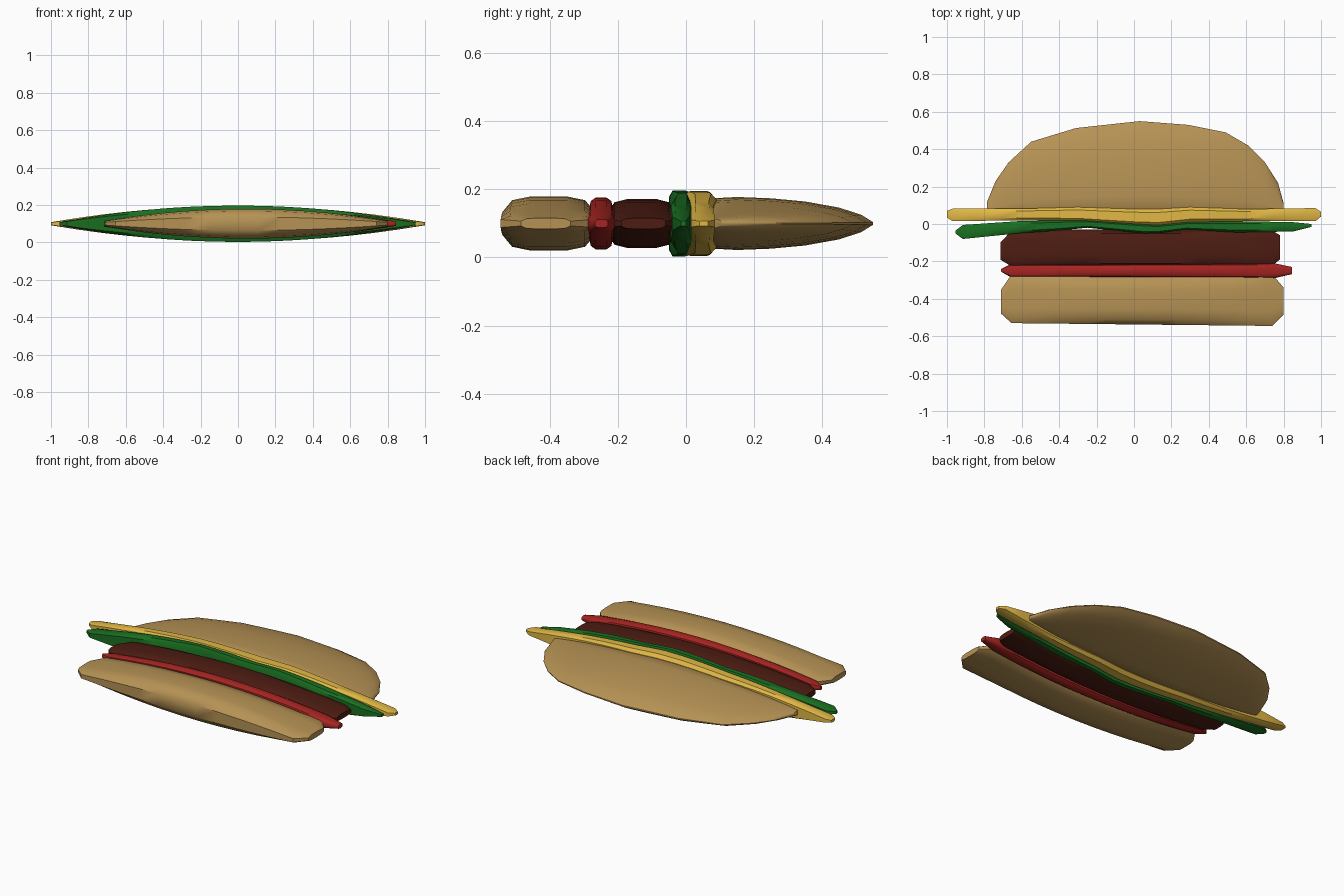
import bpy, math

if "Cube" in bpy.data.objects:
    bpy.data.objects.remove(bpy.data.objects["Cube"])

MID_Z = 0.1

# Half cross-sections: (position across the part, share of the full thickness)
ROUNDED = [(0, .45), (.1, .86), (.3, 1), (.7, 1), (.9, .86), (1, .45)]
DOME = [(0, .7), (.06, .95), (.2, 1), (.4, .95), (.6, .83), (.8, .6), (.93, .33), (1, .05)]
SHEET = [(0, .8), (.2, 1), (.8, 1), (1, .8)]


def material(name, rgb):
    m = bpy.data.materials.new(name)
    m.diffuse_color = (*rgb, 1)
    m.use_nodes = True
    m.node_tree.nodes["Principled BSDF"].inputs["Base Color"].default_value = m.diffuse_color
    return m


def resample(stations, step=0.13):
    out = []
    for a, b in zip(stations, stations[1:]):
        n = max(1, math.ceil((b[0] - a[0]) / step))
        out += [tuple(p + (q - p) * i / n for p, q in zip(a, b)) for i in range(n)]
    return out + [stations[-1]]


def layer(name, mat, stations, half, section, tip=0.008):
    """Loft a lens-thick layer along x from (x, y_low, y_high) stations."""
    rows = resample(stations)
    x0, x1 = rows[0][0], rows[-1][0]
    ring = [(u, w) for u, w in section] + [(u, -w) for u, w in reversed(section)]
    n = len(ring)
    verts, faces = [], []
    for x, lo, hi in rows:
        t = (2 * x - x0 - x1) / (x1 - x0)
        h = tip + (half - tip) * (1 - t * t)
        verts += [(x, lo + (hi - lo) * u, MID_Z + h * w) for u, w in ring]
    for r in range(len(rows) - 1):
        for k in range(n):
            a, b = r * n + k, r * n + (k + 1) % n
            faces.append((a, b, b + n, a + n))
    last = (len(rows) - 1) * n
    faces += [tuple(reversed(range(n))), tuple(range(last, last + n))]
    me = bpy.data.meshes.new(name)
    me.from_pydata(verts, [], faces)
    me.materials.append(mat)
    ob = bpy.data.objects.new(name, me)
    bpy.context.collection.objects.link(ob)
    bpy.ops.object.select_all(action='DESELECT')
    ob.select_set(True)
    bpy.context.view_layer.objects.active = ob
    bpy.ops.object.mode_set(mode='EDIT')
    bpy.ops.mesh.select_all(action='SELECT')
    bpy.ops.mesh.normals_make_consistent(inside=False)
    bpy.ops.object.mode_set(mode='OBJECT')
    bpy.ops.object.shade_smooth_by_angle(angle=math.radians(40))
    return ob


bread = material("bread", (.47, .29, .09))
yellow = material("cheese", (.76, .48, .06))
green = material("lettuce", (.01, .16, .015))
brown = material("meat", (.075, .012, .006))
red = material("tomato", (.38, .018, .015))

# Top bun: domed outline
crown = [(-.785, .12), (-.74, .23), (-.67, .33), (-.55, .44), (-.31, .513), (.03, .55),
         (.29, .53), (.49, .49), (.61, .42), (.70, .33), (.77, .22), (.80, .11)]
layer("top_bun", bread, [(x, .05, y) for x, y in crown], .078, DOME, .016)

# Cheese slice: the widest layer
layer("cheese", yellow,
      [(-1, .035, .07), (-.97, .015, .082), (-.6, .02, .082), (-.3, .015, .09),
       (0, -.005, .08), (.13, -.01, .08), (.3, .01, .09), (.6, .015, .08),
       (.97, .015, .085), (1, .04, .065)], .095, SHEET)

# Lettuce: wavy lower edge
layer("lettuce", green,
      [(-.955, -.05, -.035), (-.915, -.08, -.005), (-.62, -.05, .015), (-.4, -.035, .02),
       (-.25, -.02, .02), (.05, -.05, 0), (.13, -.048, -.005), (.28, -.03, .01),
       (.55, -.045, .015), (.85, -.04, .01), (.95, -.015, .0)], .097, SHEET)

# Meat patty
layer("patty", brown,
      [(-.715, -.19, -.10), (-.65, -.23, -.03), (.73, -.23, -.03), (.78, -.19, -.06)],
      .073, ROUNDED, .016)

# Tomato slice
layer("tomato", red,
      [(-.71, -.255, -.24), (-.66, -.284, -.215), (.75, -.29, -.21), (.845, -.268, -.23)],
      .077, ROUNDED, .012)

# Bottom bun
layer("bottom_bun", bread,
      [(-.71, -.48, -.35), (-.655, -.53, -.27), (.74, -.545, -.27), (.80, -.485, -.34)],
      .08, ROUNDED, .016)
